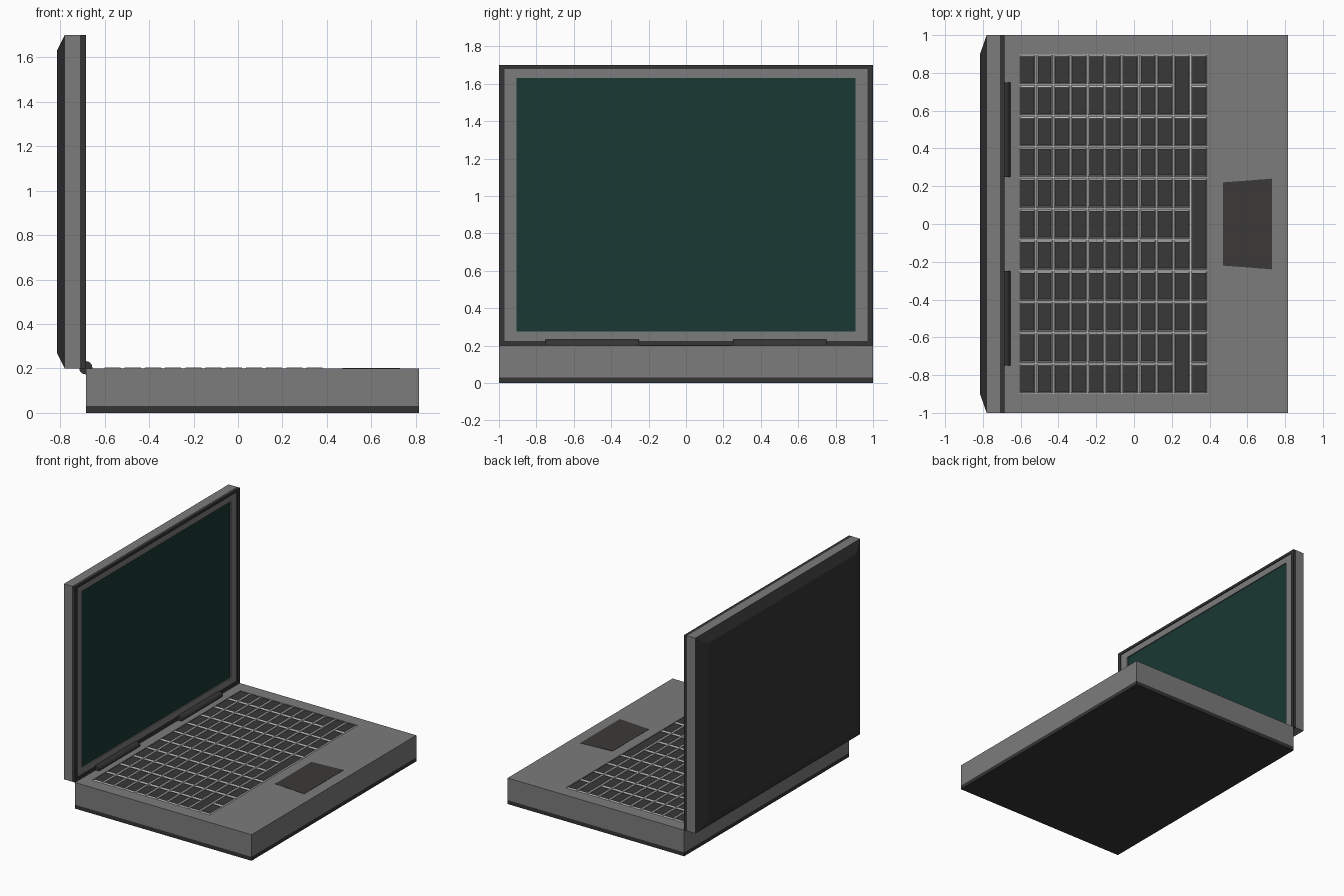
import bpy, bmesh, math
from mathutils import Vector

if "Cube" in bpy.data.objects:
    bpy.data.objects.remove(bpy.data.objects["Cube"])


def material(name, rgb):
    m = bpy.data.materials.new(name)
    m.diffuse_color = (*rgb, 1)
    m.use_nodes = True
    m.node_tree.nodes["Principled BSDF"].inputs["Base Color"].default_value = m.diffuse_color
    return m


GREY = material("casing_grey", (0.2, 0.2, 0.2))
DARK = material("dark_trim", (0.035, 0.035, 0.035))
LIGHT = material("key_edge", (0.5, 0.5, 0.5))
KEY = material("key_top", (0.04, 0.04, 0.04))
PAD = material("pad_brown", (0.045, 0.042, 0.038))
SCREEN = material("screen_green", (0.01, 0.04, 0.033))


def make_object(name, bm, mats):
    bmesh.ops.recalc_face_normals(bm, faces=bm.faces)
    mesh = bpy.data.meshes.new(name)
    bm.to_mesh(mesh)
    bm.free()
    for m in mats:
        mesh.materials.append(m)
    ob = bpy.data.objects.new(name, mesh)
    bpy.context.collection.objects.link(ob)
    return ob


def loft(bm, sections, slots):
    """Skin rectangular loops; slots = start cap, each band, end cap."""
    loops = [[bm.verts.new(p) for p in s] for s in sections]
    bm.faces.new(loops[0]).material_index = slots[0]
    for a, b, slot in zip(loops, loops[1:], slots[1:]):
        for i in range(4):
            j = (i + 1) % 4
            bm.faces.new((a[i], a[j], b[j], b[i])).material_index = slot
    bm.faces.new(loops[-1]).material_index = slots[-1]


def flat(z, x0, x1, y0, y1):
    return [Vector(p) for p in ((x0, y0, z), (x1, y0, z), (x1, y1, z), (x0, y1, z))]


def upright(x, y, z0, z1):
    return [Vector(p) for p in ((x, -y, z0), (x, y, z0), (x, y, z1), (x, -y, z1))]


# Base with dark underside and shallow keyboard well
BACK, FRONT = -0.685, 0.815
KX0, KX1, KY = -0.61, 0.39, 0.9
bm = bmesh.new()
loft(bm, [flat(0, BACK, FRONT, -1, 1), flat(0.03, BACK, FRONT, -1, 1),
          flat(0.2, BACK, FRONT, -1, 1), flat(0.2, KX0, KX1, -KY, KY),
          flat(0.196, KX0, KX1, -KY, KY)],
     [1, 1, 0, 0, 2, 2])
make_object("base", bm, [GREY, DARK, LIGHT])

# Lid with chamfered back, dark rim, bezel and recessed screen
bm = bmesh.new()
loft(bm, [upright(-0.815, 0.9, 0.27, 1.63), upright(-0.78, 1, 0.2, 1.7),
          upright(-0.71, 1, 0.2, 1.7), upright(-0.685, 1, 0.2, 1.7),
          upright(-0.685, 0.97, 0.225, 1.68), upright(-0.692, 0.97, 0.225, 1.68),
          upright(-0.692, 0.905, 0.275, 1.63), upright(-0.70, 0.905, 0.275, 1.63)],
     [1, 1, 0, 1, 1, 1, 0, 0, 2])
make_object("screen_lid", bm, [GREY, DARK, SCREEN])

# Keyboard: 11 x 11 cells, some keys spanning several cells
N = 11
PX, PY = (KX1 - KX0) / N, 2 * KY / N
spans = {(9, 0): 2, (9, 9): 2, (10, 4): 3}
bm = bmesh.new()
for col in range(N):
    row = 0
    while row < N:
        n = spans.get((col, row), 1)
        x0, y0 = KX0 + col * PX, -KY + row * PY
        x1, y1 = x0 + PX, y0 + n * PY
        loft(bm, [flat(0.196, x0 + 0.004, x1 - 0.004, y0 + 0.004, y1 - 0.004),
                  flat(0.204, x0 + 0.010, x1 - 0.010, y0 + 0.013, y1 - 0.013)],
             [0, 0, 1])
        row += n
make_object("keys", bm, [LIGHT, KEY])

# Tapered touchpad
bm = bmesh.new()
outline = [(0.47, -0.22), (0.73, -0.24), (0.73, 0.24), (0.47, 0.22)]
loft(bm, [[Vector((x, y, z)) for x, y in outline] for z in (0.198, 0.202)], [0, 0, 0])
make_object("touchpad", bm, [PAD])

# Hinge barrels
for side, label in ((-1, "left"), (1, "right")):
    bpy.ops.mesh.primitive_cylinder_add(vertices=16, radius=0.03, depth=0.5,
                                        location=(BACK, side * 0.5, 0.203),
                                        rotation=(math.pi / 2, 0, 0))
    hinge = bpy.context.object
    hinge.name = "hinge_" + label
    hinge.data.materials.append(DARK)
    bpy.ops.object.shade_smooth_by_angle()
